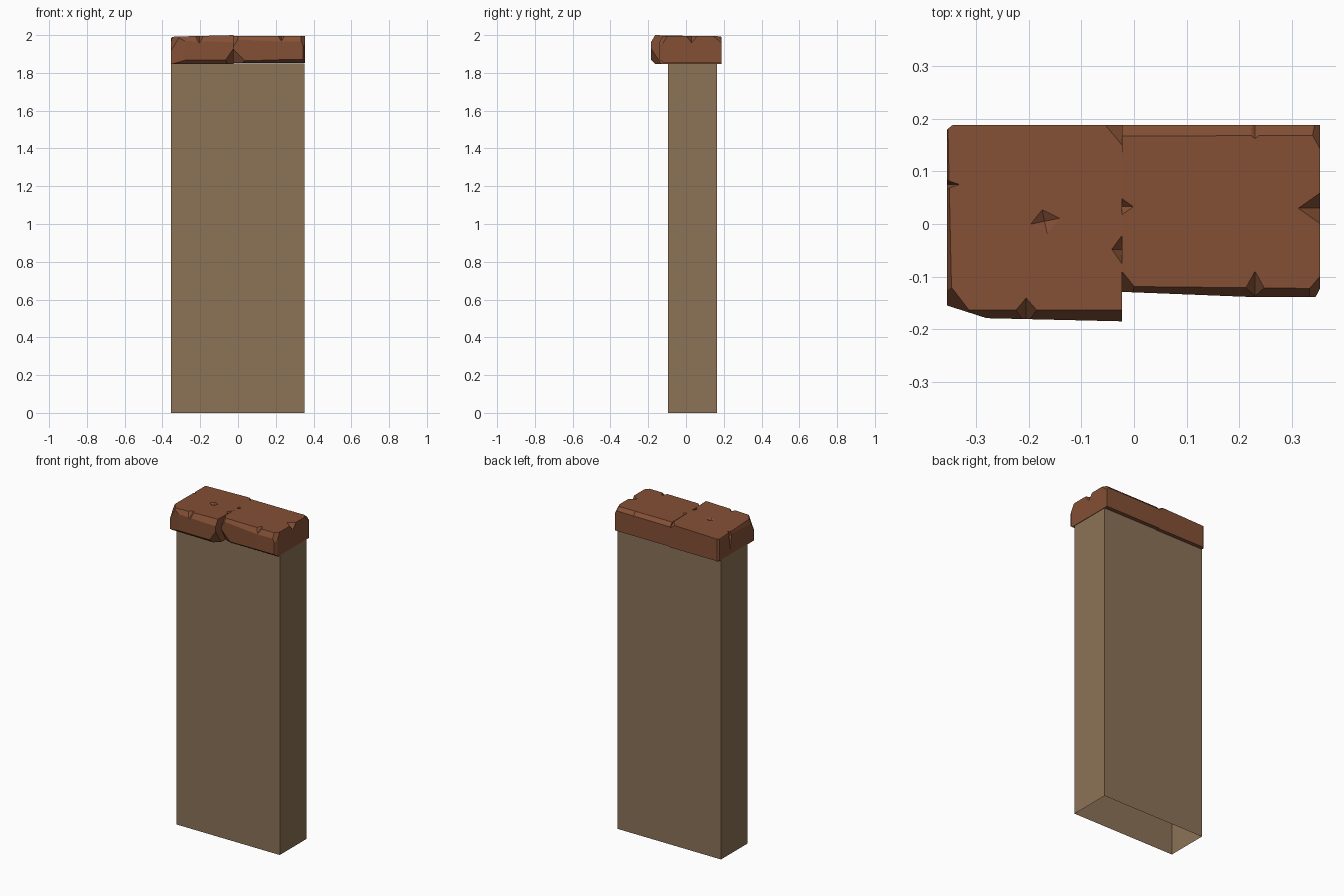
import bpy, bmesh
from mathutils import Vector, Matrix, Euler

if "Cube" in bpy.data.objects:
    bpy.data.objects.remove(bpy.data.objects["Cube"])


def material(name, rgb):
    m = bpy.data.materials.new(name)
    m.diffuse_color = (*rgb, 1)
    m.use_nodes = True
    m.node_tree.nodes["Principled BSDF"].inputs["Base Color"].default_value = m.diffuse_color
    return m


BROWN = material("red brown stone", (0.23, 0.08, 0.036))
TAN = material("tan wall", (0.262, 0.17, 0.096))


def add_object(name, bm, mat):
    me = bpy.data.meshes.new(name)
    bmesh.ops.recalc_face_normals(bm, faces=bm.faces)
    bm.to_mesh(me)
    bm.free()
    me.materials.append(mat)
    ob = bpy.data.objects.new(name, me)
    bpy.context.collection.objects.link(ob)
    return ob


def box(lo, hi):
    bm = bmesh.new()
    lo, hi = Vector(lo), Vector(hi)
    m = Matrix.Translation((lo + hi) / 2) @ Matrix.Diagonal((*(hi - lo), 1))
    bmesh.ops.create_cube(bm, size=1, matrix=m)
    return bm


def slice_off(bm, center, a, b, c):
    """Trim the side of plane abc that faces away from the stone's centre."""
    a, b, c = Vector(a), Vector(b), Vector(c)
    n = (b - a).cross(c - a).normalized()
    if n.dot(center - a) > 0:
        n = -n
    bmesh.ops.bisect_plane(bm, geom=bm.verts[:] + bm.edges[:] + bm.faces[:], dist=1e-6,
                           plane_co=a, plane_no=n, clear_outer=True)
    bmesh.ops.holes_fill(bm, edges=[e for e in bm.edges if e.is_boundary])


def stone(name, lo, hi, cuts, chips):
    bm = box(lo, hi)
    center = (Vector(lo) + Vector(hi)) / 2
    for cut in cuts:
        slice_off(bm, center, *cut)
    ob = add_object(name, bm, BROWN)
    # octahedral chips bitten out of the edges
    cutters = []
    for pos, size, rot in chips:
        cb = bmesh.new()
        m = Matrix.LocRotScale(Vector(pos), Euler(rot), Vector(size))
        bmesh.ops.create_uvsphere(cb, u_segments=4, v_segments=2, radius=1, matrix=m)
        cutter = add_object("chip_cutter", cb, BROWN)
        cutter.hide_render = True
        cutters.append(cutter)
        mod = ob.modifiers.new("chip", 'BOOLEAN')
        mod.operation = 'DIFFERENCE'
        mod.solver = 'EXACT'
        mod.object = cutter
    dg = bpy.context.evaluated_depsgraph_get()
    dg.update()
    me = bpy.data.meshes.new_from_object(ob.evaluated_get(dg))
    ob.modifiers.clear()
    ob.data = me
    for c in cutters:
        bpy.data.objects.remove(c)
    return ob


# wall body, open at the bottom and under the cap
wall = box((-.355, -.095, 0), (.352, .165, 1.851))
wall.normal_update()
bmesh.ops.delete(wall, geom=[f for f in wall.faces if abs(f.normal.z) > .5], context='FACES_ONLY')
add_object("wall_body", wall, TAN)

# left cap stone
stone("left_cap_stone", (-.355, -.185, 1.848), (-.023, .188, 2.0), [
    ((-.355, 0, 1.988), (-.023, -.17, 2.0), (-.023, .188, 1.992)),             # sloping top
    ((-.355, -.165, 1.99), (-.023, -.163, 2.0), (-.19, -.182, 1.965)),         # front top edge
    ((-.355, -.155, 1.85), (-.28, -.179, 1.85), (-.355, -.155, 2)),            # front left corner
    ((-.28, -.179, 1.85), (-.023, -.185, 1.85), (-.28, -.179, 2)),             # front face
    ((-.355, -.11, 1.99), (-.31, -.17, 1.99), (-.345, -.16, 1.93)),            # left top corner
    ((-.355, -.16, 1.85), (-.023, -.165, 1.85), (-.2, -.185, 1.872)),          # front bottom edge
    ((-.023, -.14, 1.86), (-.08, -.185, 1.85), (-.023, -.185, 1.93)),          # seam corner
    ((-.355, -.1, 1.965), (-.355, .1, 1.975), (-.349, 0, 1.99)),               # left top edge
    ((-.355, .18, 1.85), (-.345, .188, 1.85), (-.355, .18, 2)),                # back left corner
], [
    ((-.17, .005, 2.0), (.045, .038, .02), (0, 0, .2)),
    ((-.36, .075, 1.96), (.04, .013, .09), (0, 0, 0)),
    ((-.205, -.185, 2.0), (.042, .05, .045), (0, 0, 0)),
    ((-.023, -.048, 2.0), (.022, .03, .025), (0, 0, 0)),
    ((-.023, .192, 1.995), (.04, .045, .03), (0, 0, 0)),
])

# right cap stone
stone("right_cap_stone", (-.023, -.139, 1.852), (.354, .188, 1.996), [
    ((-.023, -.129, 1.85), (.23, -.139, 1.85), (-.023, -.129, 2)),             # front face
    ((-.023, -.122, 1.99), (.354, -.126, 1.99), (.15, -.138, 1.965)),          # front top edge
    ((-.023, .187, 1.975), (.22, .188, 1.975), (.22, .168, 1.996)),            # back top edge
    ((.345, -.139, 1.85), (.354, -.122, 1.85), (.345, -.139, 2)),              # front right corner
    ((.33, -.128, 1.994), (.354, -.1, 1.994), (.35, -.13, 1.95)),              # right top corner
    ((.33, .188, 1.994), (.354, .145, 1.994), (.354, .188, 1.96)),             # back right corner
    ((-.023, -.09, 1.996), (.008, -.128, 1.996), (-.023, -.13, 1.94)),         # seam top corner
    ((-.023, -.09, 1.852), (.05, -.132, 1.852), (-.023, -.13, 1.925)),         # seam bottom corner
    ((-.023, -.115, 1.852), (.354, -.115, 1.852), (.2, -.139, 1.87)),          # front bottom edge
], [
    ((.23, -.14, 1.996), (.028, .05, .03), (0, 0, 0)),
    ((.36, .03, 1.998), (.05, .035, .045), (0, 0, 0)),
    ((.23, .19, 1.998), (.035, .03, .03), (0, 0, 0)),
    ((-.024, .033, 1.998), (.025, .018, .02), (0, 0, 0)),
])
